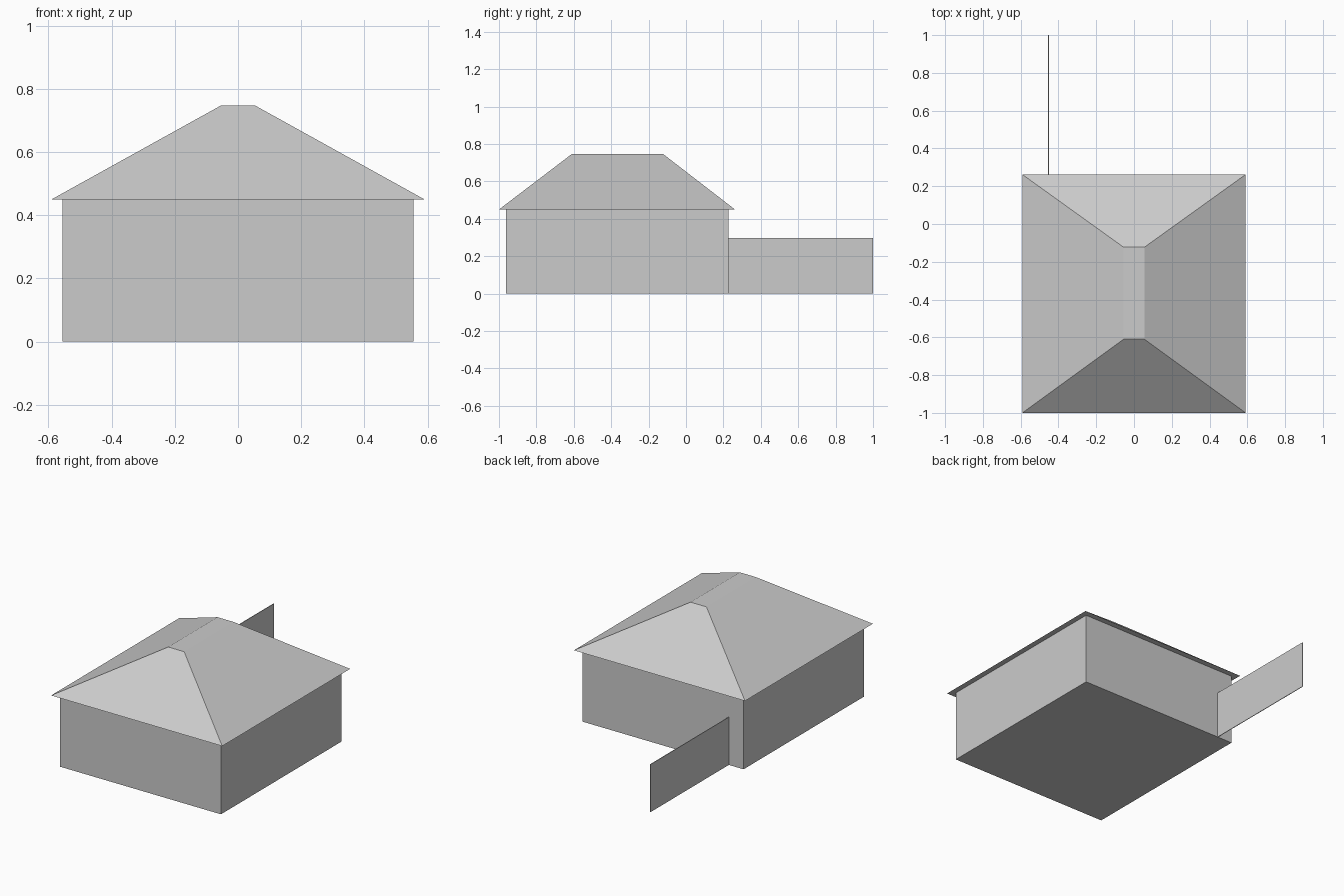
import bpy
import bmesh

cube = bpy.data.objects.get("Cube")
if cube:
    bpy.data.objects.remove(cube, do_unlink=True)

GREY = (0.6, 0.6, 0.6, 1.0)
grey = bpy.data.materials.new("plain grey")
grey.use_nodes = True
grey.diffuse_color = GREY
grey.node_tree.nodes["Principled BSDF"].inputs["Base Color"].default_value = GREY


def add_block(name, x, y, z, top_x=None, top_y=None):
    """Box between (min, max) ranges; its top may be a smaller rectangle."""
    bm = bmesh.new()
    bmesh.ops.create_cube(bm, size=2)
    for v in bm.verts:
        ix, iy, iz = (int(c > 0) for c in v.co)
        xs = top_x if iz and top_x else x
        ys = top_y if iz and top_y else y
        v.co = (xs[ix], ys[iy], z[iz])
    mesh = bpy.data.meshes.new(name)
    bm.to_mesh(mesh)
    bm.free()
    mesh.materials.append(grey)
    obj = bpy.data.objects.new(name, mesh)
    bpy.context.collection.objects.link(obj)
    return obj


# House body
add_block("house_walls", (-0.556, 0.556), (-0.962, 0.226), (0, 0.45))

# Hipped roof with a flat ridge and overhanging eaves
add_block("hipped_roof", (-0.591, 0.591), (-1.0, 0.262), (0.45, 0.747),
          top_x=(-0.055, 0.055), top_y=(-0.61, -0.123))

# Thin garden wall running out from the back
add_block("garden_wall", (-0.454, -0.45), (0.226, 1.0), (0, 0.298))
